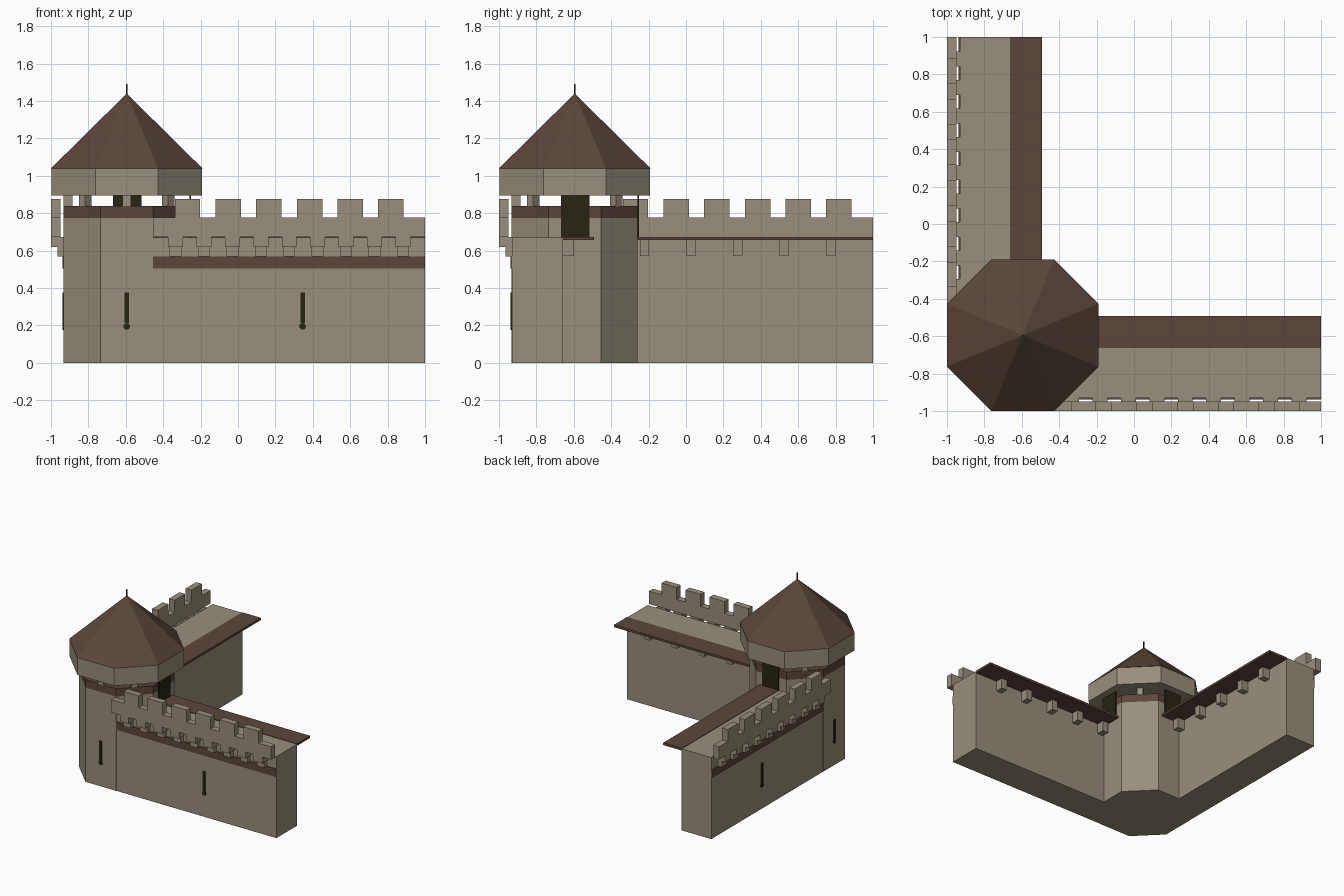
import bpy, bmesh, math
from mathutils import Matrix, Vector

if "Cube" in bpy.data.objects:
    bpy.data.objects.remove(bpy.data.objects["Cube"])


def material(name, rgb):
    m = bpy.data.materials.new(name)
    m.diffuse_color = (*rgb, 1)
    m.use_nodes = True
    m.node_tree.nodes["Principled BSDF"].inputs["Base Color"].default_value = m.diffuse_color
    return m


STONE = material("stone", (0.315, 0.277, 0.200))
BROWN = material("brown wood", (0.106, 0.062, 0.042))
DARK = material("dark opening", (0.020, 0.018, 0.006))

C = -0.595            # tower centre, x and y
K = 1 / math.cos(math.pi / 8)


def finish(name, bm, mats):
    bmesh.ops.remove_doubles(bm, verts=bm.verts, dist=1e-5)
    bmesh.ops.recalc_face_normals(bm, faces=bm.faces)
    me = bpy.data.meshes.new(name)
    bm.to_mesh(me)
    bm.free()
    for m in mats:
        me.materials.append(m)
    ob = bpy.data.objects.new(name, me)
    bpy.context.collection.objects.link(ob)
    return ob


def octagon(name, profile, mats, rule=lambda z: 0):
    """Turn a profile of (flat-to-centre distance, z) into an eight-sided solid."""
    bm = bmesh.new()
    rings = []
    for r, z in profile:
        rings.append([bm.verts.new((C + r * K * math.cos(a), C + r * K * math.sin(a), z))
                      for a in [math.pi / 8 + i * math.pi / 4 for i in range(8)]])
    for (a, b) in zip(rings, rings[1:]):
        for i in range(8):
            j = (i + 1) % 8
            bm.faces.new((a[i], a[j], b[j], b[i]))
    bmesh.ops.remove_doubles(bm, verts=bm.verts, dist=1e-5)
    for f in bm.faces:
        f.material_index = rule(f.calc_center_median().z)
    return finish(name, bm, mats)


def extrude(name, outlines, v0, v1, mat, swap):
    """Extrude (u, z) outlines from v0 to v1; swap exchanges x and y for the second wing."""
    bm = bmesh.new()
    for outline in outlines:
        place = lambda u, v, z: bm.verts.new((v, u, z) if swap else (u, v, z))
        a = [place(u, v0, z) for u, z in outline]
        b = [place(u, v1, z) for u, z in outline]
        n = len(a)
        bm.faces.new(a)
        bm.faces.new(b)
        for i in range(n):
            j = (i + 1) % n
            bm.faces.new((a[i], a[j], b[j], b[i]))
    return finish(name, bm, [mat])


def rect(u0, u1, z0, z1):
    return [(u0, z0), (u1, z0), (u1, z1), (u0, z1)]


# Tower body: solid to the floor, open breast wall above with a brown rim
octagon("tower_body", [(0, 0), (.337, 0), (.337, .775), (.337, .84), (.29, .84),
                       (.29, .775), (.29, .675), (0, .675)],
        [STONE, BROWN], lambda z: 1 if z > .776 else 0)

# Overhanging tower head and pointed roof
octagon("tower_head", [(0, .895), (.402, .895), (.402, 1.04), (0, 1.04)], [STONE])
octagon("tower_roof", [(0, 1.035), (.405, 1.04), (0, 1.44)], [BROWN])
octagon("roof_spike", [(0, 1.42), (.004, 1.42), (.004, 1.49), (0, 1.49)], [DARK])

# Short posts between rim and head, on every side without a door
bm = bmesh.new()
for i in (1, 3, 4, 5, 6, 7):
    a = i * math.pi / 4
    m = (Matrix.Translation(Vector((C + .314 * math.cos(a), C + .314 * math.sin(a), .866)))
         @ Matrix.Rotation(a, 4, 'Z') @ Matrix.Diagonal((.046, .046, .064, 1)))
    bmesh.ops.create_cube(bm, size=1, matrix=m)
finish("head_posts", bm, [STONE])

# Two identical wings, mirrored across the diagonal
for swap, side in ((False, "front"), (True, "left")):
    extrude(side + "_wall", [rect(-.455, 1, 0, .67)], -.93, -.66, STONE, swap)

    # Wooden walkway edge with bracket blocks
    extrude(side + "_walkway", [rect(-.28, 1, .656, .674)], -.662, -.492, BROWN, swap)
    extrude(side + "_walkway_brackets",
            [rect(-.247 + .249 * i, -.197 + .249 * i, .572, .657) for i in range(5)],
            -.67, -.598, STONE, swap)

    # Battlement outline
    top = [(-.455, .672), (-.455, .777)]
    for i in range(6):
        u = -.338 + .2175 * i
        top += [(u, .777), (u, .875), (u + .136, .875), (u + .136, .777)]
    top += [(1, .777), (1, .672)]
    extrude(side + "_battlement", [top], -1, -.948, STONE, swap)

    # Stepped corbels carrying the battlement
    mids = [-.334 + .152 * i for i in range(9)]
    extrude(side + "_upper_corbels", [rect(u - .04, u + .04, .62, .673) for u in mids],
            -1, -.929, STONE, swap)
    extrude(side + "_lower_corbels", [rect(u - .032, u + .032, .568, .621) for u in mids],
            -.966, -.929, STONE, swap)
    extrude(side + "_timber_band", [rect(-.455, 1, .505, .57)], -.937, -.929, BROWN, swap)

    # Arrow slits with a round foot
    for k, u in enumerate((C, .345)):
        foot = [(u + .018 * math.cos(i * math.pi / 6), .195 + .018 * math.sin(i * math.pi / 6))
                for i in range(12)]
        extrude(f"{side}_arrow_slit_{k + 1}", [rect(u - .012, u + .012, .212, .375), foot],
                -.937, -.929, DARK, swap)

    # Door from the tower onto the walkway of the other wing
    extrude(side + "_wing_door", [rect(-.667, -.515, .67, .896)], -.259, -.251, DARK, swap)
